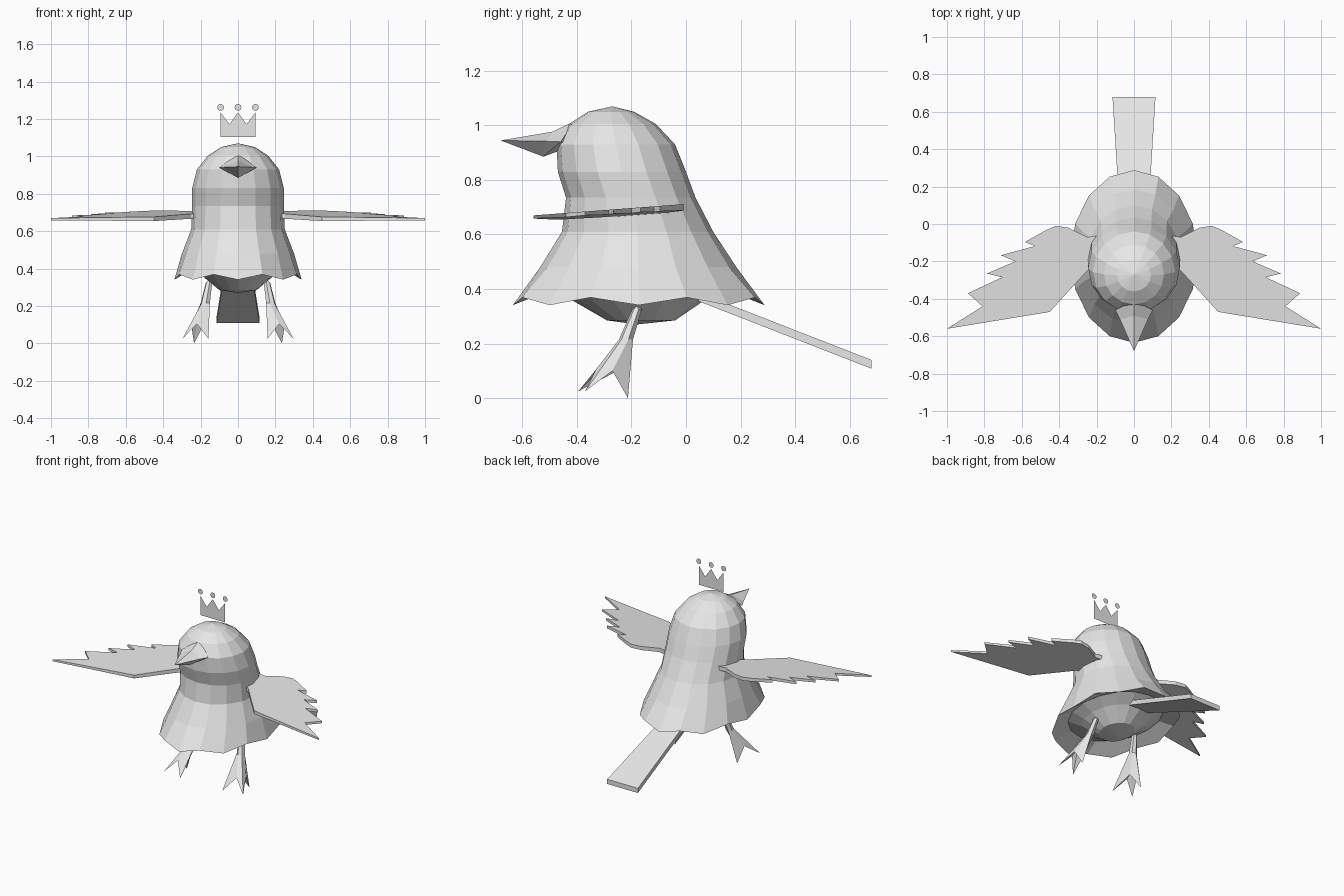
import bpy
import bmesh
from math import sin, cos, pi, radians
from mathutils import Vector

cube = bpy.data.objects.get("Cube")
if cube:
    bpy.data.objects.remove(cube)

grey = bpy.data.materials.new("light grey")
grey.use_nodes = True
grey.diffuse_color = (0.8, 0.8, 0.8, 1)
grey.node_tree.nodes["Principled BSDF"].inputs["Base Color"].default_value = (0.8, 0.8, 0.8, 1)


def finish(name, bm, mirror=False, closed=True):
    """Turn a bmesh into a flat shaded object, mirrored across x if asked."""
    if closed:
        bmesh.ops.recalc_face_normals(bm, faces=bm.faces)
    mesh = bpy.data.meshes.new(name)
    bm.to_mesh(mesh)
    bm.free()
    mesh.materials.append(grey)
    obj = bpy.data.objects.new(name, mesh)
    bpy.context.collection.objects.link(obj)
    if mirror:
        obj.modifiers.new("Mirror", "MIRROR").use_mirror_merge = False
    return obj


def loft(name, rings, start, end, mirror=False):
    """Skin a list of equal rings and close both ends to a point."""
    bm = bmesh.new()
    loops = [[bm.verts.new(p) for p in ring] for ring in rings]
    n = len(loops[0])
    for a, b in zip(loops, loops[1:]):
        for i in range(n):
            j = (i + 1) % n
            bm.faces.new((a[i], a[j], b[j], b[i]))
    for loop, tip in ((loops[0], start), (loops[-1], end)):
        v = bm.verts.new(tip)
        for i in range(n):
            bm.faces.new((loop[i], loop[(i + 1) % n], v))
    return finish(name, bm, mirror)


def prism(name, outline, top, thickness, mirror=False):
    """Flat outline in x, y given height and thickness functions."""
    bm = bmesh.new()
    up = [bm.verts.new((x, y, top(x, y))) for x, y in outline]
    low = [bm.verts.new((x, y, top(x, y) - thickness(x, y))) for x, y in outline]
    bm.faces.new(up)
    bm.faces.new(low[::-1])
    for i in range(len(up)):
        j = (i + 1) % len(up)
        bm.faces.new((up[i], low[i], low[j], up[j]))
    return finish(name, bm, mirror)


# Body: head, back and flared feather skirt, folding in to a round belly
SEGMENTS = 16
body_profile = [  # height, front y, back y, half width, ruffle
    (1.05, -0.36, -0.19, 0.09, 0),
    (1.005, -0.43, -0.11, 0.16, 0),
    (0.93, -0.475, -0.04, 0.22, 0),
    (0.83, -0.47, 0.0, 0.245, 0),
    (0.735, -0.44, 0.035, 0.245, 0),
    (0.61, -0.455, 0.10, 0.25, 0),
    (0.48, -0.535, 0.185, 0.30, 0),
    (0.355, -0.635, 0.288, 0.34, 0.014),
    (0.40, -0.51, 0.16, 0.26, 0),
    (0.36, -0.42, 0.07, 0.19, 0),
    (0.285, -0.29, -0.04, 0.10, 0),
]
rings = []
for z, front, back, half, ruffle in body_profile:
    ring = []
    for i in range(SEGMENTS):
        a = 2 * pi * i / SEGMENTS
        ring.append((half * sin(a),
                     (front + back) / 2 - (back - front) / 2 * cos(a),
                     z - ruffle * (-1) ** i))
    rings.append(ring)
loft("body", rings, (0, -0.27, 1.07), (0, -0.18, 0.27))

# Beak: a diamond base drawn out to a point
beak_base = [(0, -0.41, 1.015), (0.1, -0.46, 0.94), (0, -0.525, 0.885), (-0.1, -0.46, 0.94)]
beak_mid = [(0, -0.49, 0.977), (0.075, -0.51, 0.942), (0, -0.53, 0.888), (-0.075, -0.51, 0.942)]
loft("beak", [beak_base, beak_mid], (0, -0.40, 0.93), (0, -0.68, 0.945))

# Wings: thin blades with a saw-toothed trailing edge
wing_outline = [
    (0.18, -0.22), (0.25, -0.25), (0.45, -0.47), (1.0, -0.56),
    (0.81, -0.44), (0.888, -0.37), (0.705, -0.285), (0.786, -0.265),
    (0.635, -0.20), (0.711, -0.167), (0.53, -0.118), (0.583, -0.096),
    (0.465, -0.03), (0.417, -0.01), (0.35, -0.02), (0.25, -0.07), (0.18, -0.06),
]
prism("wing", wing_outline,
      lambda x, y: 0.712 + 0.075 * y,
      lambda x, y: 0.028 - 0.02 * (x - 0.18), mirror=True)

# Tail: a sloping board that widens to its end
prism("tail", [(-0.075, 0.04), (0.075, 0.04), (0.115, 0.68), (-0.115, 0.68)],
      lambda x, y: 0.14 - 0.39 * (y - 0.68),
      lambda x, y: 0.032)


# Legs: slim shanks opening into three hanging toes
def hexagon(x, y, z, r):
    return [(x + r * cos(radians(80 + 60 * i)), y + r * sin(radians(80 + 60 * i)), z)
            for i in range(6)]


toes = [(0.235, -0.213, 0.0), (0.185, -0.26, 0.095), (0.158, -0.395, 0.025),
        (0.22, -0.33, 0.105), (0.297, -0.37, 0.025), (0.25, -0.27, 0.1)]
loft("leg", [hexagon(0.155, -0.18, 0.325, 0.018), hexagon(0.175, -0.22, 0.215, 0.026), toes],
     (0.155, -0.18, 0.34), (0.215, -0.28, 0.14), mirror=True)

# Crown: a flat upright cut-out with three round jewels
CROWN_Y = -0.27
bm = bmesh.new()
crown = [(-0.093, 1.103), (0.093, 1.103), (0.093, 1.235), (0.046, 1.172),
         (0, 1.235), (-0.046, 1.172), (-0.093, 1.235)]
bm.faces.new([bm.verts.new((x, CROWN_Y, z)) for x, z in crown])
for cx in (-0.093, 0, 0.093):
    bm.faces.new([bm.verts.new(Vector((cx + 0.018 * cos(2 * pi * i / 16), CROWN_Y,
                                       1.262 + 0.018 * sin(2 * pi * i / 16))))
                  for i in range(16)])
finish("crown", bm, closed=False)
